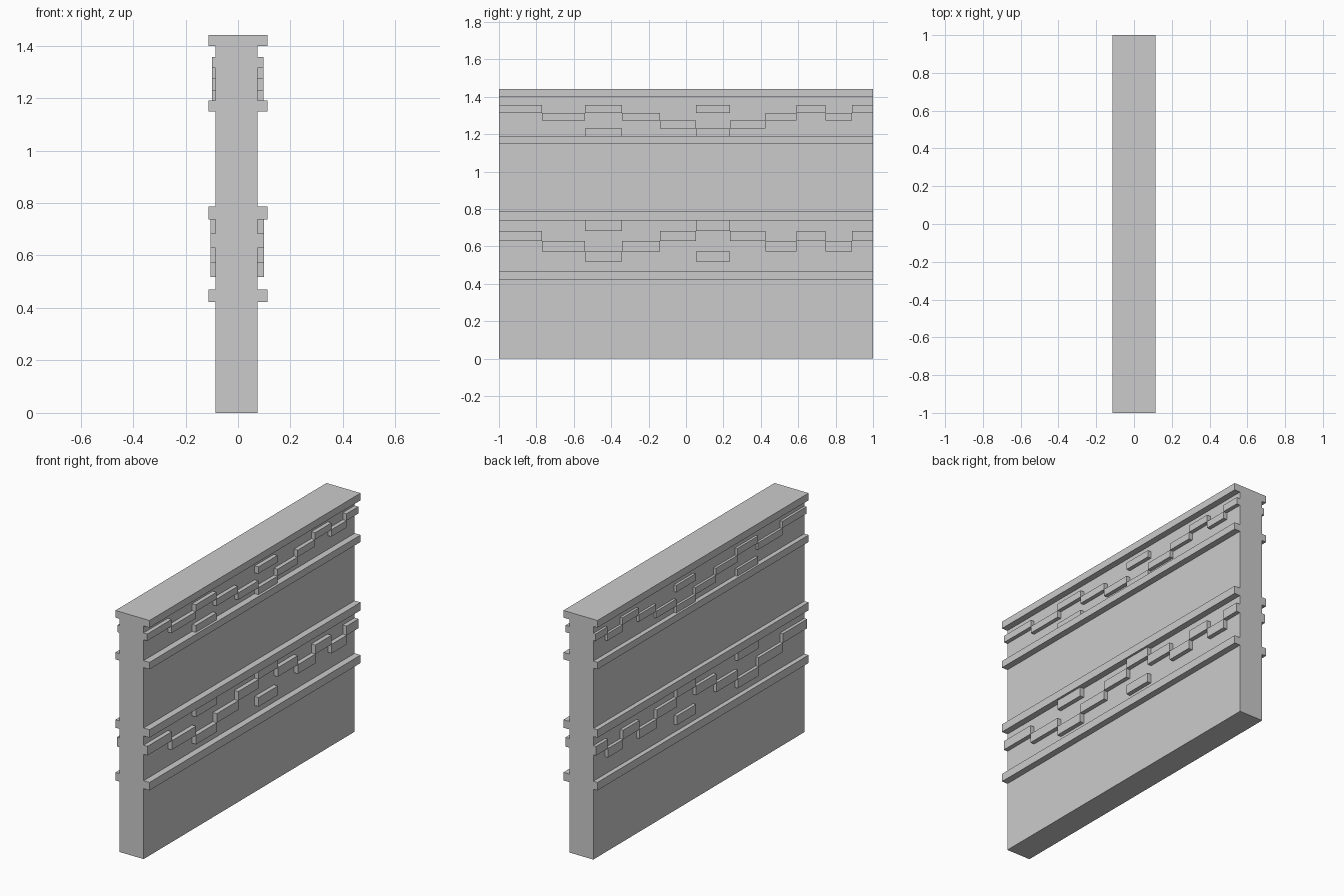
import bpy, bmesh

if "Cube" in bpy.data.objects:
    bpy.data.objects.remove(bpy.data.objects["Cube"])

CORE_L, CORE_R = -0.085, 0.074      # wall faces


def add_box(bm, lo, hi):
    verts = bmesh.ops.create_cube(bm, size=1)["verts"]
    for v in verts:
        for i in range(3):
            v.co[i] = hi[i] if v.co[i] > 0 else lo[i]


def make(name, boxes):
    bm = bmesh.new()
    for lo, hi in boxes:
        add_box(bm, lo, hi)
    mesh = bpy.data.meshes.new(name)
    bm.to_mesh(mesh)
    bm.free()
    bpy.context.collection.objects.link(bpy.data.objects.new(name, mesh))


# Wall slab
make("wall_core", [((CORE_L, -1, 0), (CORE_R, 1, 1.42))])

# Coping and horizontal string courses running through the wall
for name, z0, z1 in (("coping", 1.398, 1.441), ("upper_course", 1.148, 1.19),
                     ("middle_course", 0.738, 0.786), ("lower_course", 0.422, 0.47)):
    make(name, [((-0.113, -1, z0), (0.113, 1, z1))])

# Stepped tile friezes: column edges along y, row index per column (0 = top)
EDGES = [-1, -0.77, -0.54, -0.343, -0.14, 0.053, 0.235, 0.425, 0.59, 0.745, 0.887, 1]


def frieze(name, top, row_h, rows, extras, left, right):
    tiles = list(enumerate(rows)) + extras
    for side, x0, x1 in (("left", left, CORE_L + 0.01), ("right", CORE_R - 0.01, right)):
        make(f"{name}_{side}", [((x0, EDGES[c], top - (r + 1) * row_h),
                                 (x1, EDGES[c + 1], top - r * row_h)) for c, r in tiles])


frieze("upper_frieze", 1.356, 0.0415, [0, 1, 0, 1, 2, 3, 2, 1, 0, 1, 0],
       [(2, 3), (5, 0)], -0.1, 0.098)
frieze("lower_frieze", 0.738, 0.0548, [1, 2, 3, 2, 1, 0, 1, 2, 1, 2, 1],
       [(2, 0), (5, 3)], -0.104, 0.1)
